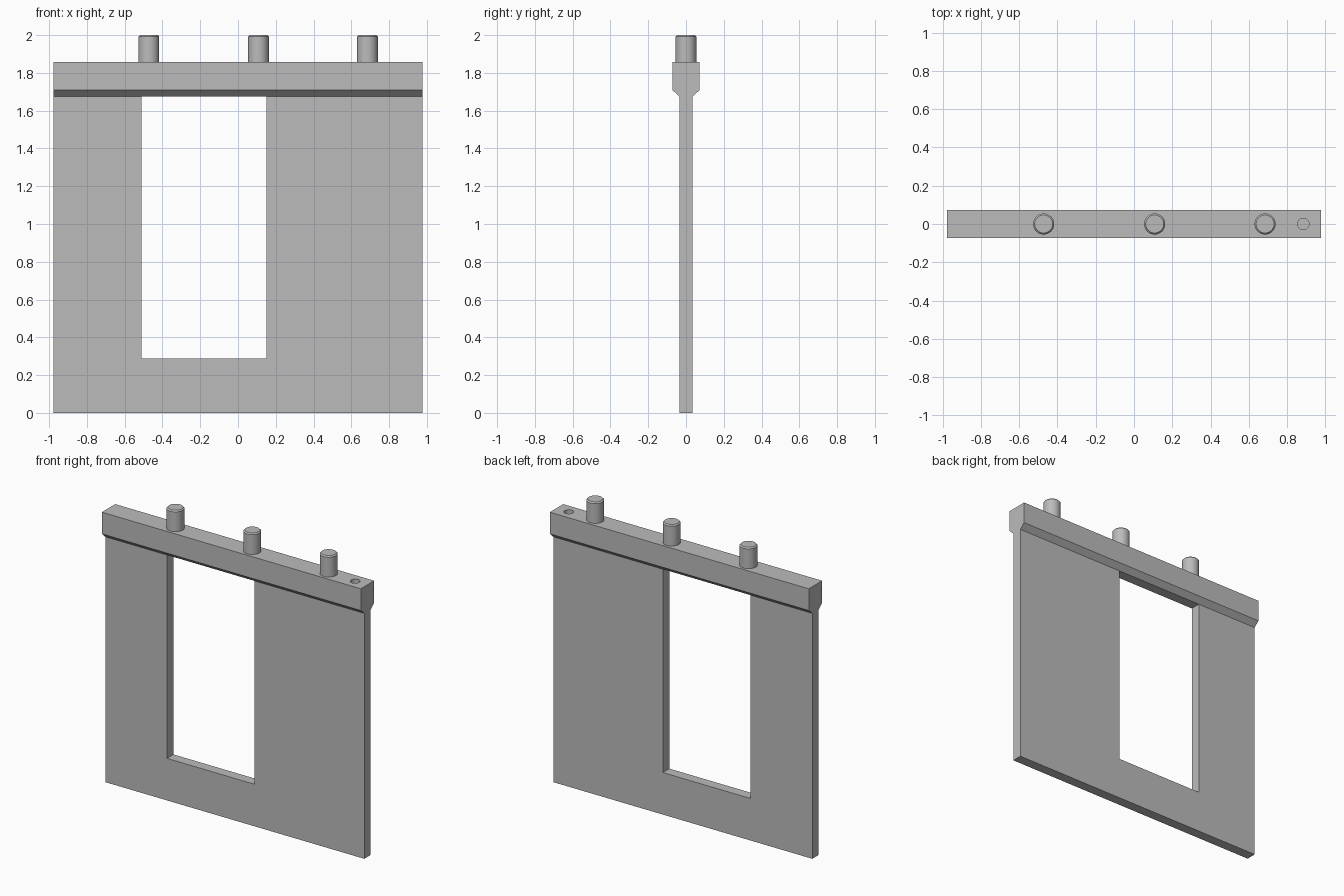
import bpy, bmesh
from math import radians
from mathutils import Matrix, Vector

cube = bpy.data.objects.get("Cube")
if cube:
    bpy.data.objects.remove(cube, do_unlink=True)

HALF_W = 0.978
RAIL_TOP, RAIL_LOW, WALL_TOP = 1.857, 1.709, 1.675
WALL_Y, RAIL_Y = 0.035, 0.072
HOLE_Z = 0.056

grey = bpy.data.materials.new("plain grey")
grey.use_nodes = True
COLOUR = (0.5, 0.5, 0.5, 1)
grey.diffuse_color = COLOUR
grey.node_tree.nodes["Principled BSDF"].inputs["Base Color"].default_value = COLOUR


def make_object(name, bm):
    bmesh.ops.recalc_face_normals(bm, faces=bm.faces)
    mesh = bpy.data.meshes.new(name)
    bm.to_mesh(mesh)
    bm.free()
    mesh.materials.append(grey)
    obj = bpy.data.objects.new(name, mesh)
    bpy.context.collection.objects.link(obj)
    return obj


def cylinder(name, start, end, radius, sides=48, bevel=0):
    start, end = Vector(start), Vector(end)
    axis = end - start
    turn = axis.to_track_quat('Z', 'Y').to_matrix().to_4x4()
    bm = bmesh.new()
    bmesh.ops.create_cone(bm, cap_ends=True, segments=sides, radius1=radius,
                          radius2=radius, depth=axis.length)
    if bevel:
        rim = [e for e in bm.edges if all(v.co.z > 0 for v in e.verts)]
        bmesh.ops.bevel(bm, geom=rim, offset=bevel, segments=1, affect='EDGES')
    bm.transform(Matrix.Translation((start + end) / 2) @ turn)
    return make_object(name, bm)


def box(name, low, high):
    low, high = Vector(low), Vector(high)
    bm = bmesh.new()
    bmesh.ops.create_cube(bm, size=1)
    bm.transform(Matrix.Translation((low + high) / 2) @ Matrix.Diagonal((*(high - low), 1)))
    return make_object(name, bm)


def activate(obj):
    bpy.ops.object.select_all(action='DESELECT')
    obj.select_set(True)
    bpy.context.view_layer.objects.active = obj


def cut(target, cutter):
    cutter.hide_render = True
    mod = target.modifiers.new("cut", 'BOOLEAN')
    mod.operation, mod.solver, mod.object = 'DIFFERENCE', 'EXACT', cutter
    activate(target)
    bpy.ops.object.modifier_apply(modifier=mod.name)
    bpy.data.objects.remove(cutter, do_unlink=True)


def smooth(obj):
    activate(obj)
    bpy.ops.object.shade_smooth_by_angle(angle=radians(30))


# Wall panel with its thick, chamfered top rail, extruded from one end profile
side = [(WALL_Y, 0), (WALL_Y, WALL_TOP), (RAIL_Y, RAIL_LOW), (RAIL_Y, RAIL_TOP)]
outline = side + [(-y, z) for y, z in reversed(side)]
bm = bmesh.new()
end_face = bm.faces.new([bm.verts.new((-HALF_W, y, z)) for y, z in outline])
grown = bmesh.ops.extrude_face_region(bm, geom=[end_face])["geom"]
bmesh.ops.translate(bm, vec=(2 * HALF_W, 0, 0),
                    verts=[v for v in grown if isinstance(v, bmesh.types.BMVert)])
panel = make_object("wall_panel", bm)

# Door opening below the rail
cut(panel, box("opening_cutter", (-0.512, -0.2, 0.287), (0.15, 0.2, WALL_TOP)))

# Channel along the base, met by a shaft from the top
cut(panel, cylinder("channel_cutter", (-1.1, 0, HOLE_Z), (1.1, 0, HOLE_Z), 0.031))
cut(panel, cylinder("shaft_cutter", (0.885, 0, HOLE_Z + 0.004), (0.885, 0, 1.95), 0.03))
smooth(panel)

# Round pegs on top of the rail
for label, x in (("right", -0.472), ("middle", 0.108), ("left", 0.685)):
    smooth(cylinder(label + "_peg", (x, 0, RAIL_TOP), (x, 0, 2), 0.055, bevel=0.008))
